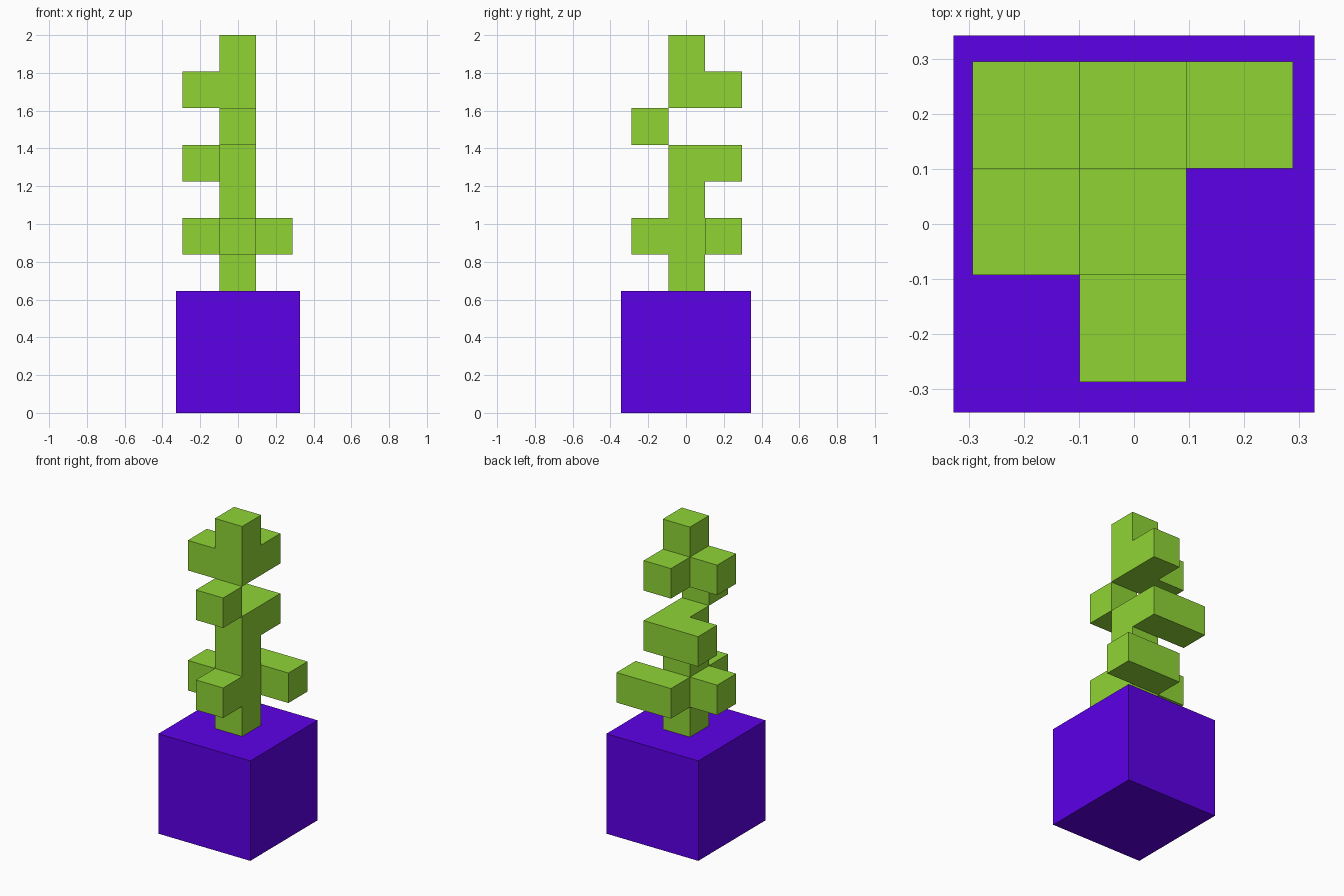
import bpy
import bmesh
from mathutils import Matrix, Vector

default = bpy.data.objects.get("Cube")
if default:
    bpy.data.objects.remove(default, do_unlink=True)

CELL = 0.1943
POT = Vector((0.656, 0.686, 0.645))
STEM_CENTRE = Vector((-0.002, 0.004, POT.z + 0.0968))
LEVEL = 0.1936


def make_material(name, colour):
    mat = bpy.data.materials.new(name)
    mat.use_nodes = True
    mat.diffuse_color = colour
    mat.node_tree.nodes["Principled BSDF"].inputs["Base Color"].default_value = colour
    return mat


def add_object(name, bm, mat):
    bmesh.ops.recalc_face_normals(bm, faces=bm.faces)
    mesh = bpy.data.meshes.new(name)
    bm.to_mesh(mesh)
    bm.free()
    mesh.materials.append(mat)
    obj = bpy.data.objects.new(name, mesh)
    bpy.context.collection.objects.link(obj)


def block_part(name, cells, mat):
    """Join unit blocks at grid cells into one shell without inner walls."""
    bm = bmesh.new()
    size = Matrix.Diagonal((CELL, CELL, LEVEL, 1))
    for cell in cells:
        place = Matrix.Translation(STEM_CENTRE) @ size @ Matrix.Translation(cell)
        made = bmesh.ops.create_cube(bm, size=1, matrix=place)
        faces = {f for v in made["verts"] for f in v.link_faces}
        inner = []
        for f in faces:
            f.normal_update()
            beside = tuple(round(c + n) for c, n in zip(cell, f.normal))
            if beside in cells:
                inner.append(f)
        bmesh.ops.delete(bm, geom=inner, context='FACES_ONLY')
    bmesh.ops.remove_doubles(bm, verts=bm.verts, dist=0.001)
    bmesh.ops.dissolve_limit(bm, angle_limit=0.01, verts=bm.verts, edges=bm.edges)
    add_object(name, bm, mat)


purple = make_material("pot_purple", (0.118, 0.0, 0.88, 1))
green = make_material("plant_green", (0.276, 0.66, 0.036, 1))

# Pot
bm = bmesh.new()
bmesh.ops.create_cube(bm, size=1, matrix=Matrix.Translation((0, 0, POT.z / 2))
                      @ Matrix.Diagonal((*POT, 1)))
add_object("pot", bm, purple)

# Lower stem with its two tiers of branches
trunk = [(0, 0, level) for level in range(4)]
low_branches = [(0, -1, 1), (-1, 0, 1), (0, 1, 1), (1, 1, 1)]
high_branches = [(0, 1, 3), (-1, 1, 3)]
block_part("lower_stem", trunk + low_branches + high_branches, green)

# Single block linking the two stems at its edges
block_part("front_leaf_block", [(0, -1, 4)], green)

# Upper stem with side and back branches
block_part("upper_stem", [(0, 0, 5), (0, 0, 6), (-1, 0, 5), (0, 1, 5)], green)
